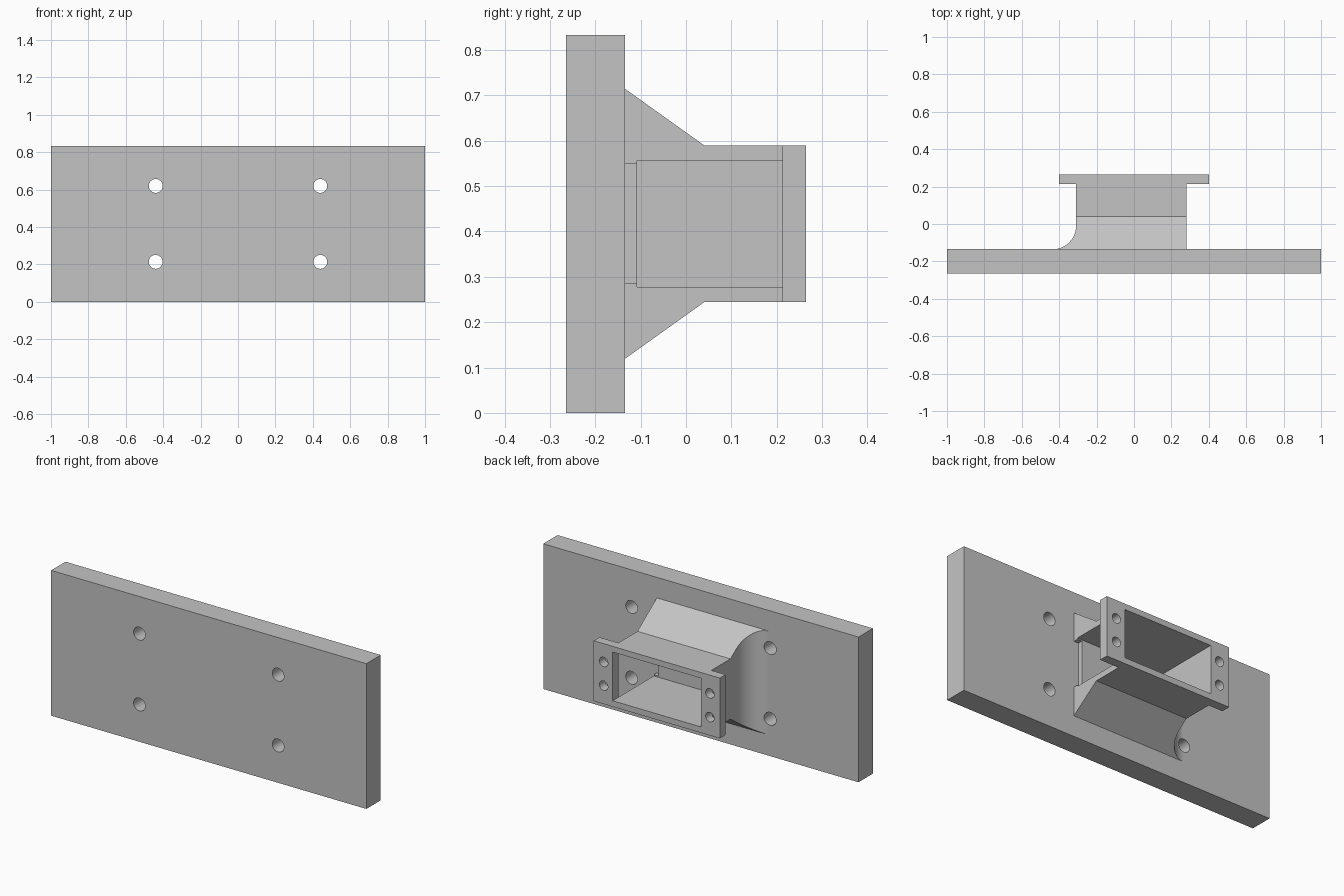
import bpy
import bmesh
from math import pi, sin, cos
from mathutils import Matrix

if "Cube" in bpy.data.objects:
    bpy.data.objects.remove(bpy.data.objects["Cube"])

grey = bpy.data.materials.new("plain grey")
grey.use_nodes = True
grey.diffuse_color = (0.55, 0.55, 0.55, 1)
grey.node_tree.nodes["Principled BSDF"].inputs["Base Color"].default_value = grey.diffuse_color

MID = 0.417          # height of the bracket's centre line
PLATE_BACK = -0.135  # face the bracket grows from
FLANGE = 0.213       # where the flange starts
BACK = 0.265


def finish(name, bm):
    bmesh.ops.recalc_face_normals(bm, faces=bm.faces)
    mesh = bpy.data.meshes.new(name)
    bm.to_mesh(mesh)
    bm.free()
    mesh.materials.append(grey)
    obj = bpy.data.objects.new(name, mesh)
    bpy.context.collection.objects.link(obj)
    return obj


def box(name, x, y, z):
    bm = bmesh.new()
    bmesh.ops.create_cube(bm, size=1)
    for v in bm.verts:
        for i, (lo, hi) in enumerate((x, y, z)):
            v.co[i] = lo if v.co[i] < 0 else hi
    return finish(name, bm)


def prism(name, points, direction):
    bm = bmesh.new()
    face = bm.faces.new([bm.verts.new(p) for p in points])
    out = bmesh.ops.extrude_face_region(bm, geom=[face])
    moved = [g for g in out["geom"] if isinstance(g, bmesh.types.BMVert)]
    bmesh.ops.translate(bm, vec=direction, verts=moved)
    return finish(name, bm)


def rod(x, z, radius, y0, y1):
    bm = bmesh.new()
    turn = Matrix.Translation((x, (y0 + y1) / 2, z)) @ Matrix.Rotation(pi / 2, 4, 'X')
    bmesh.ops.create_cone(bm, cap_ends=True, segments=40, radius1=radius,
                          radius2=radius, depth=y1 - y0, matrix=turn)
    return finish("hole_cutter", bm)


def combine(obj, tool, operation='DIFFERENCE'):
    mod = obj.modifiers.new("cut", 'BOOLEAN')
    mod.operation, mod.solver, mod.object = operation, 'EXACT', tool
    bpy.context.view_layer.objects.active = obj
    bpy.ops.object.modifier_apply(modifier=mod.name)
    bpy.data.objects.remove(tool)


# Mounting plate
plate = box("mounting_plate", (-1, 1), (-BACK, PLATE_BACK), (0, 0.833))

# Bracket body: side profile intersected with a plan that has one filleted side
profile = [(PLATE_BACK, 0.298), (0.04, 0.173), (FLANGE, 0.173)]
side = [(-0.6, y, MID + h) for y, h in profile]
side += [(-0.6, y, MID - h) for y, h in reversed(profile)]
body = prism("bracket_body", side, (1.2, 0, 0))
R = 0.125
arc = [(-0.31 - R + R * sin(a), PLATE_BACK + R - R * cos(a), -0.1)
       for a in (i * pi / 48 for i in range(25))]
plan = [(0.28, -0.2, -0.1), (0.28, 0.3, -0.1), (-0.31, 0.3, -0.1)]
plan += arc[::-1] + [(-0.31 - R, -0.2, -0.1)]
combine(body, prism("plan_cutter", plan, (0, 0, 1.2)), 'INTERSECT')

# Pocket open to the back and to the left, with a shallow recess beside its floor
combine(body, box("pocket_cutter", (-0.28, 0.4), (-0.108, 0.4), (0.278, 0.557)))
combine(body, box("recess_cutter", (0.25, 0.4), (-0.2, -0.1), (0.285, 0.55)))

# End flange with a window matching the pocket
flange = box("end_flange", (-0.4, 0.4), (FLANGE, BACK), (MID - 0.173, MID + 0.173))
combine(flange, box("window_cutter", (-0.28, 0.28), (0.1, 0.4), (0.278, 0.557)))

# Bolt holes through the plate and the screw holes through the flange
for sx in (-1, 1):
    for sz in (-1, 1):
        z = MID + sz * 0.203
        combine(plate, rod(sx * 0.44, z, 0.037, -0.4, 0))
        if sx < 0:
            combine(body, rod(sx * 0.44, z, 0.037, -0.4, 0))
        combine(flange, rod(sx * 0.337, MID + sz * 0.068, 0.027, 0.15, 0.35))

# Smooth the curved faces, keep the edges sharp
bpy.ops.object.select_all(action='DESELECT')
for obj in (plate, body, flange):
    obj.select_set(True)
bpy.context.view_layer.objects.active = plate
bpy.ops.object.shade_smooth_by_angle(angle=pi / 6)
